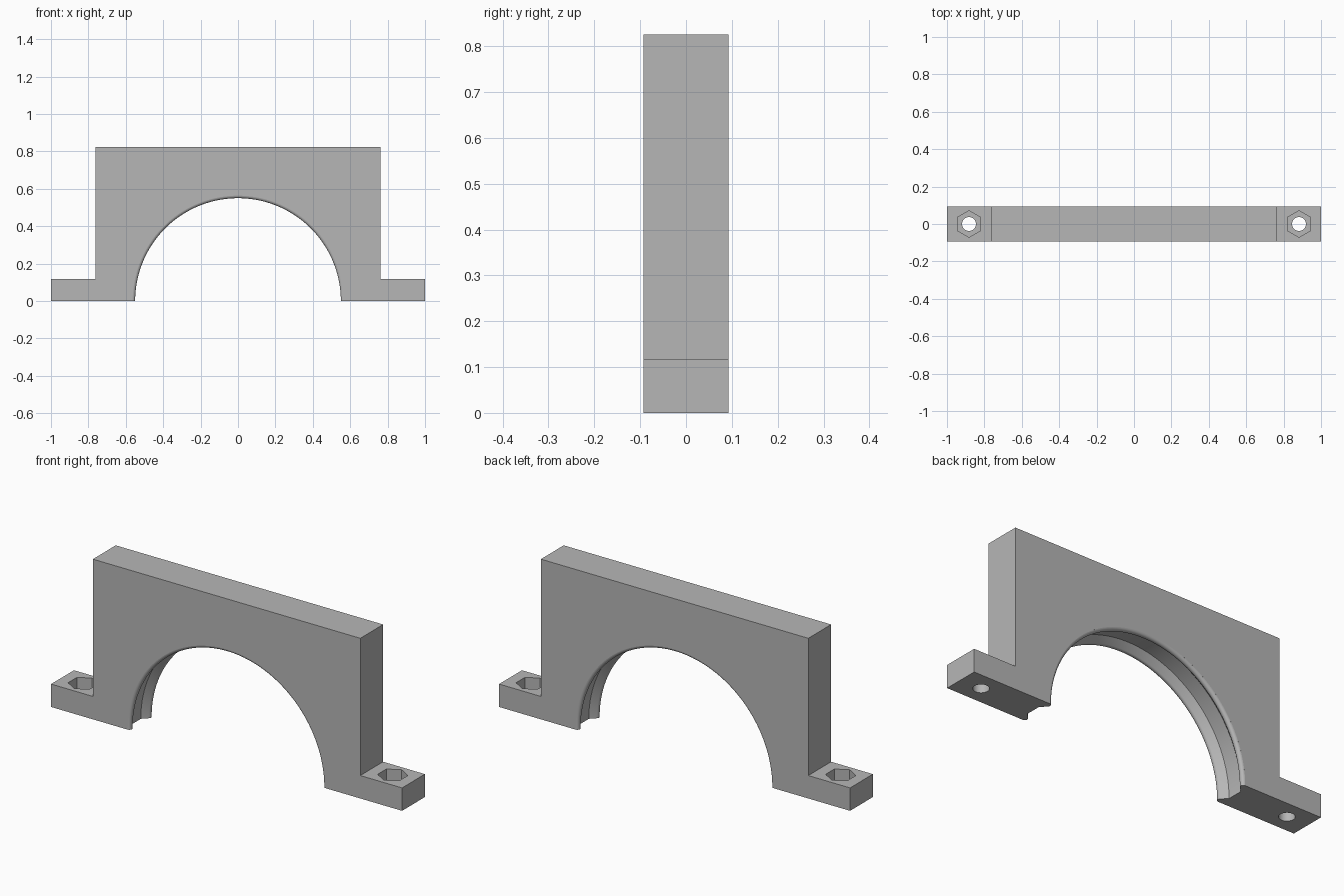
import bpy, bmesh, math

if "Cube" in bpy.data.objects:
    bpy.data.objects.remove(bpy.data.objects["Cube"], do_unlink=True)

HALF_Y = 0.093      # half thickness of the clamp
FOOT_TOP = 0.118
BOLT_X = 0.882
LIP_R, LIP_Y, FILLET = 0.565, 0.078, 0.015   # rounded lip beside the groove

grey = bpy.data.materials.new("plain grey")
grey.use_nodes = True
grey.diffuse_color = (0.47, 0.47, 0.47, 1)
grey.node_tree.nodes["Principled BSDF"].inputs["Base Color"].default_value = (0.47, 0.47, 0.47, 1)


def make_object(name, bm):
    bmesh.ops.recalc_face_normals(bm, faces=bm.faces)
    mesh = bpy.data.meshes.new(name)
    bm.to_mesh(mesh)
    bm.free()
    mesh.materials.append(grey)
    obj = bpy.data.objects.new(name, mesh)
    bpy.context.collection.objects.link(obj)
    return obj


def prism_cutter(name, sides, radius, x, z0, z1, turn=0.0):
    """Upright prism used to cut a bolt hole or nut pocket."""
    bm = bmesh.new()
    ring = [(x + radius * math.cos(turn + math.tau * i / sides),
             radius * math.sin(turn + math.tau * i / sides), z0) for i in range(sides)]
    face = bm.faces.new([bm.verts.new(p) for p in ring])
    top = bmesh.ops.extrude_face_region(bm, geom=[face])["geom"]
    bmesh.ops.translate(bm, vec=(0, 0, z1 - z0),
                        verts=[g for g in top if isinstance(g, bmesh.types.BMVert)])
    return make_object(name, bm)


def lathe_cutter(name, profile, segments):
    """Solid turned about the y axis from (y, radius) points."""
    bm = bmesh.new()
    rings = []
    for y, r in profile:
        rings.append([bm.verts.new((r * math.cos(math.tau * (i + 0.5) / segments), y,
                                    r * math.sin(math.tau * (i + 0.5) / segments)))
                      for i in range(segments)])
    for a, b in zip(rings, rings[1:]):
        for i in range(segments):
            j = (i + 1) % segments
            bm.faces.new((a[i], a[j], b[j], b[i]))
    bm.faces.new(rings[0])
    bm.faces.new(rings[-1])
    return make_object(name, bm)


# Block with two bolt feet, extruded from its front outline
right_half = [(1.0, 0), (1.0, FOOT_TOP), (0.762, FOOT_TOP), (0.762, 0.825)]
outline = right_half + [(-x, z) for x, z in reversed(right_half)]
bm = bmesh.new()
front = bm.faces.new([bm.verts.new((x, -HALF_Y, z)) for x, z in outline])
back = bmesh.ops.extrude_face_region(bm, geom=[front])["geom"]
bmesh.ops.translate(bm, vec=(0, 2 * HALF_Y, 0),
                    verts=[g for g in back if isinstance(g, bmesh.types.BMVert)])
clamp = make_object("bearing_clamp", bm)

# Arch bore: rounded lips on both faces, sloped groove between them
half_profile = [(0.13, LIP_R - FILLET * math.sin(math.radians(5)))]
for deg in (5, 20, 35, 50, 65, 80, 95, 110, 122, 135):
    a = math.radians(deg)
    half_profile.append((LIP_Y + FILLET * math.cos(a), LIP_R - FILLET * math.sin(a)))
half_profile.append((0.04, 0.582))
profile = half_profile + [(-y, r) for y, r in reversed(half_profile)]
cutters = [lathe_cutter("bore_cutter", profile, 128)]

# Bolt holes and hexagonal nut pockets in both feet
for side, x in (("left", BOLT_X), ("right", -BOLT_X)):
    cutters.append(prism_cutter(side + "_hole_cutter", 40, 0.037, x, -0.05, 0.2))
    cutters.append(prism_cutter(side + "_pocket_cutter", 6, 0.071, x, 0.058, 0.2, math.pi / 6))

# Cut everything out and remove the cutters
bpy.ops.object.select_all(action="DESELECT")
clamp.select_set(True)
bpy.context.view_layer.objects.active = clamp
for cutter in cutters:
    cutter.hide_render = True
    mod = clamp.modifiers.new(cutter.name, "BOOLEAN")
    mod.operation = "DIFFERENCE"
    mod.solver = "EXACT"
    mod.object = cutter
    bpy.ops.object.modifier_apply(modifier=mod.name)
for cutter in cutters:
    bpy.data.objects.remove(cutter, do_unlink=True)

bpy.ops.object.shade_smooth_by_angle(angle=math.radians(30))
